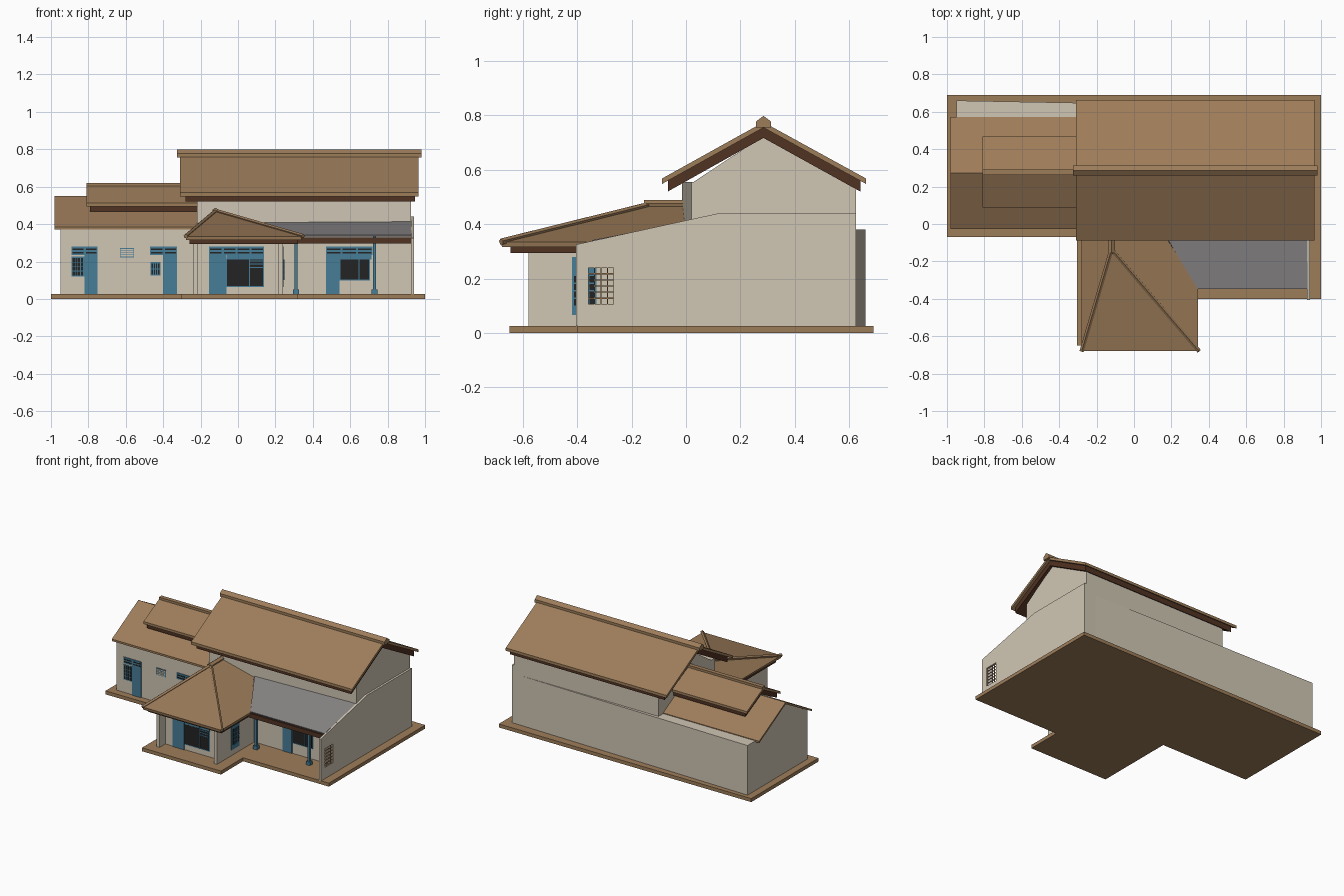
import bpy, bmesh
from mathutils import Vector

if "Cube" in bpy.data.objects:
    bpy.data.objects.remove(bpy.data.objects["Cube"])

def mat(name, r, g, b):
    m = bpy.data.materials.new(name)
    m.diffuse_color = [((c / 255 + 0.055) / 1.055) ** 2.4 for c in (r, g, b)] + [1]
    m.use_nodes = True
    m.node_tree.nodes["Principled BSDF"].inputs["Base Color"].default_value = m.diffuse_color
    return m

WALL = mat("plaster", 208, 198, 180)
TILE = mat("roof_tile", 158, 125, 90)
DARK = mat("dark_timber", 80, 50, 34)
BLUE = mat("blue_paint", 70, 125, 150)
PANE = mat("dark_glass", 35, 35, 36)
GREY = mat("grey_sheet", 140, 136, 137)

def finish(name, bm, m):
    bmesh.ops.recalc_face_normals(bm, faces=bm.faces)
    me = bpy.data.meshes.new(name)
    bm.to_mesh(me)
    bm.free()
    me.materials.append(m)
    ob = bpy.data.objects.new(name, me)
    bpy.context.collection.objects.link(ob)
    return ob

def prism(name, pts, axis, a, b, m):
    """Extrude a 2D outline along x (points are y,z) or z (points are x,y)."""
    bm = bmesh.new()
    put = (lambda p, t: (t, p[0], p[1])) if axis == 'x' else (lambda p, t: (p[0], p[1], t))
    lo = [bm.verts.new(put(p, a)) for p in pts]
    hi = [bm.verts.new(put(p, b)) for p in pts]
    bm.faces.new(lo)
    bm.faces.new(hi)
    for i in range(len(pts)):
        j = (i + 1) % len(pts)
        bm.faces.new((lo[i], lo[j], hi[j], hi[i]))
    return finish(name, bm, m)

def box(name, x0, x1, y0, y1, z0, z1, m):
    return prism(name, [(x0, y0), (x1, y0), (x1, y1), (x0, y1)], 'z', z0, z1, m)

def chevron(name, x0, x1, y0, yr, y1, ze, zr, t, m):
    pts = [(y0, ze), (yr, zr), (y1, ze), (y1, ze - t), (yr, zr - t), (y0, ze - t)]
    return prism(name, pts, 'x', x0, x1, m)

def rod(name, p, q, r, m, n=5):
    p, q = Vector(p), Vector(q)
    bm = bmesh.new()
    bmesh.ops.create_cone(bm, cap_ends=True, segments=n, radius1=r, radius2=r, depth=(q - p).length)
    rot = (q - p).to_track_quat('Z', 'Y').to_matrix().to_4x4()
    rot.translation = (p + q) / 2
    bmesh.ops.transform(bm, matrix=rot, verts=bm.verts)
    return finish(name, bm, m)

# base slab
F = 0.025
prism("base_slab", [(-1, -.07), (-.305, -.07), (-.305, -.65), (.32, -.65), (.32, -.4),
                    (1, -.4), (1, .69), (-1, .69)], 'z', 0, F, TILE)

# main block with slightly skewed front wall, and its gables
prism("main_block", [(-.22, -.015), (.925, .02), (.925, .625), (-.22, .625)], 'z', F, .555, WALL)
prism("main_gable", [(.02, .55), (.285, .725), (.3, .725), (.625, .55)], 'x', -.22, .925, WALL)

# right side wall with a lattice opening
ztop = lambda y: .325 + (y + .405) * .115 / .525
X0, X1 = .925, .94
prism("side_wall", [(-.265, F), (.625, F), (.625, .44), (.12, .44), (-.265, ztop(-.265))], 'x', X0, X1, WALL)
prism("side_wall_front", [(-.405, F), (-.36, F), (-.36, ztop(-.36)), (-.405, .325)], 'x', X0, X1, WALL)
prism("side_wall_head", [(-.36, .24), (-.265, .24), (-.265, ztop(-.265)), (-.36, ztop(-.36))], 'x', X0, X1, WALL)
box("side_wall_sill", X0, X1, -.36, -.265, F, .105, WALL)
for i in range(5):
    y = -.36 + .095 * i / 4
    box("lattice_upright", .93, .936, y - .002, y + .002, .105, .24, TILE)
for i in range(7):
    z = .105 + .135 * i / 6
    box("lattice_rail", .93, .936, -.36, -.265, z - .002, z + .002, TILE)

# main roof
chevron("main_roof", -.31, .965, -.088, .285, .662, .568, .775, .02, TILE)
chevron("main_roof_boards", -.28, .945, -.067, .285, .641, .56, .757, .04, DARK)
prism("main_ridge", [(.258, .755), (.258, .778), (.285, .798), (.312, .778), (.312, .755)], 'x', -.325, .98, TILE)

# left wing: walls, gable and two stacked roofs
prism("wing_walls", [(-.95, -.02), (-.2, -.02), (-.2, .5), (.8, .6), (.85, .626), (-.95, .66)], 'z', F, .38, WALL)
prism("wing_gable", [(-.018, .375), (.27, .535), (.57, .375)], 'x', -.95, -.2, WALL)
chevron("wing_roof", -.98, -.22, -.028, .272, .572, .385, .55, .014, TILE)
prism("raised_roof_core", [(.13, .44), (.13, .49), (.277, .565), (.425, .49), (.425, .44)], 'x', -.77, -.22, WALL)
chevron("raised_roof", -.81, -.22, .088, .277, .468, .512, .612, .018, TILE)
chevron("raised_roof_boards", -.79, -.22, .1, .277, .456, .502, .594, .036, DARK)
box("raised_ridge", -.81, -.22, .262, .292, .6, .62, TILE)

# right verandah: inner wall, sheet roof, beam and posts
box("verandah_wall", .215, .93, -.16, .1, F, .355, WALL)
bm = bmesh.new()
bm.faces.new([bm.verts.new(v) for v in
              [(.34, -.345, .333), (.928, -.345, .333), (.928, .02, .405), (.12, .02, .405)]])
ob = finish("verandah_roof", bm, GREY)
ob.modifiers.new("thickness", 'SOLIDIFY').thickness = .008
box("verandah_beam", .31, .925, -.345, -.325, .295, .327, DARK)
for x in (.31, .73):
    box("post", x - .009, x + .009, -.245, -.227, F, .345, BLUE)
    box("post_base", x - .016, x + .016, -.252, -.22, F, .05, BLUE)

# front room: body and projecting side walls
box("room_body", -.24, .24, -.515, 0, F, .3, WALL)
for x in (-.24, .215):
    box("room_side_wall", x, x + .025, -.58, -.5, F, .3, WALL)

# front room hipped roof
bm = bmesh.new()
A, B, C, D, P, Q, E = [bm.verts.new(v) for v in
    [(-.28, -.68, .335), (.342, -.68, .335), (.342, -.34, .335), (.12, .01, .403),
     (-.12, -.14, .468), (-.12, .01, .468), (-.28, .01, .335)]]
for f in ((A, B, P), (B, C, D, Q, P), (A, P, Q, E)):
    bm.faces.new(f)
ob = finish("room_roof", bm, TILE)
if ob.data.polygons[0].normal.z < 0:
    ob.data.flip_normals()
sol = ob.modifiers.new("thickness", 'SOLIDIFY')
sol.thickness, sol.offset = .02, -1
box("room_eaves_board", -.26, .32, -.645, 0, .293, .318, DARK)
rod("hip_cap_left", (-.28, -.68, .335), (-.12, -.135, .47), .012, TILE)
rod("hip_cap_right", (.348, -.68, .335), (-.12, -.135, .47), .012, TILE)
rod("room_ridge", (-.12, -.155, .47), (-.12, .01, .47), .018, TILE)

# doors and windows, as thin plates on a wall facing the front
def plate(name, x0, x1, z0, z1, y, d, m):
    box(name, x0, x1, y - d, y + .002, z0, z1, m)

def window(x0, x1, z0, z1, y, nx, nz):
    plate("window_frame", x0 - .006, x1 + .006, z0 - .006, z1 + .006, y, .004, BLUE)
    plate("window_pane", x0, x1, z0, z1, y, .006, PANE)
    for i in range(1, nx):
        x = x0 + (x1 - x0) * i / nx
        plate("window_bar", x - .002, x + .002, z0, z1, y, .008, BLUE)
    for i in range(1, nz):
        z = z0 + (z1 - z0) * i / nz
        plate("window_bar", x0, x1, z - .002, z + .002, y, .008, BLUE)

def transom(x0, x1, y, n):
    plate("transom", x0, x1, .236, .28, y, .005, BLUE)
    w = (x1 - x0) / n
    for i in range(n):
        for z in (.244, .261):
            plate("transom_slit", x0 + w * i + .006, x0 + w * (i + 1) - .006, z, z + .008, y, .007, PANE)

def door(x0, x1, y):
    plate("door", x0, x1, F, .28, y, .006, BLUE)

# left wing openings
Y = -.02
door(-.82, -.75, Y)
transom(-.89, -.75, Y, 2)
window(-.885, -.828, .125, .22, Y, 4, 4)
door(-.4, -.325, Y)
transom(-.47, -.325, Y, 2)
window(-.462, -.42, .13, .19, Y, 4, 2)
plate("vent", -.632, -.555, .222, .272, Y, .004, BLUE)
for i in range(4):
    plate("vent_slat", -.627, -.56, .227 + i * .011, .234 + i * .011, Y, .007, WALL)

# front room openings
Y = -.515
door(-.155, -.062, Y)
transom(-.155, .14, Y, 4)
window(-.06, .134, .07, .21, Y, 1, 1)
for i in range(3):
    plate("window_louvre", .062, .134, .165 + i * .018, .17 + i * .018, Y, .008, BLUE)
plate("window_mullion", .058, .063, .07, .236, Y, .008, BLUE)
plate("window_head", -.06, .14, .21, .24, Y, .005, BLUE)

# verandah openings
Y = -.16
door(.47, .542, Y)
transom(.47, .72, Y, 3)
window(.548, .7, .105, .21, Y, 1, 1)
plate("window_head", .542, .715, .21, .24, Y, .005, BLUE)
plate("window_mullion", .645, .65, .105, .21, Y, .008, BLUE)

# window in the side of the front room
box("room_side_frame", .238, .244, -.42, -.33, .065, .28, BLUE)
box("room_side_pane", .238, .246, -.412, -.338, .1, .21, PANE)
for i in range(1, 4):
    y, z = -.412 + .0185 * i, .1 + .0275 * i
    box("room_side_bar", .24, .248, y - .002, y + .002, .1, .21, BLUE)
    box("room_side_bar", .24, .248, -.412, -.338, z - .002, z + .002, BLUE)
